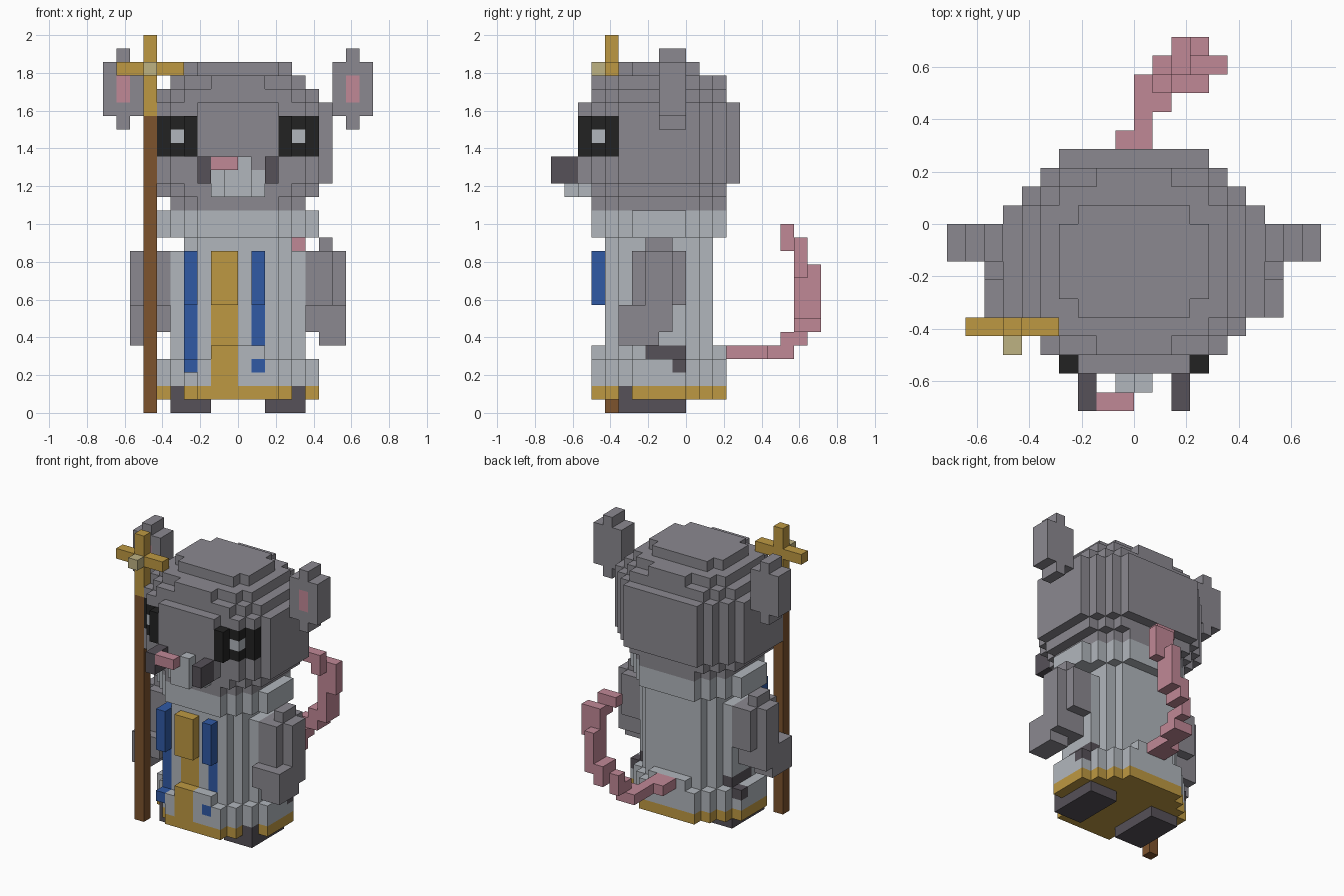
import bpy, bmesh
from mathutils import Vector

cube = bpy.data.objects.get("Cube")
if cube:
    bpy.data.objects.remove(cube, do_unlink=True)

U = 1 / 14  # edge of one block


def srgb(r, g, b):
    def lin(c):
        c /= 255
        return c / 12.92 if c <= 0.04045 else ((c + 0.055) / 1.055) ** 2.4
    return (lin(r), lin(g), lin(b), 1.0)


COLOURS = {
    "fur_grey": srgb(139, 137, 144), "cloth_white": srgb(177, 182, 188),
    "gold": srgb(190, 153, 66), "pale_gold": srgb(190, 178, 130),
    "blue": srgb(48, 90, 165), "wood_brown": srgb(125, 83, 45),
    "dark_grey": srgb(86, 81, 88), "black": srgb(34, 34, 34),
    "pink": srgb(192, 136, 150),
}
MATS = {}
for name, col in COLOURS.items():
    m = bpy.data.materials.new(name)
    m.use_nodes = True
    m.diffuse_color = col
    bsdf = m.node_tree.nodes["Principled BSDF"]
    bsdf.inputs["Base Color"].default_value = col
    bsdf.inputs["Roughness"].default_value = 0.8
    MATS[name] = m

parts = {}   # part name -> {cell: colour}
owner = {}   # cell -> part name


def box(part, colour, x, y, z, mirror=False):
    """Fill blocks between the given limits; later boxes repaint earlier ones."""
    for i in range(*x):
        for j in range(*y):
            for k in range(*z):
                for c in [(i, j, k)] + ([(-1 - i, j, k)] if mirror else []):
                    if c in owner:
                        del parts[owner[c]][c]
                    owner[c] = part
                    parts.setdefault(part, {})[c] = colour


def layer(part, colour, z, rows):
    """Stepped round layer: each row is (half width, y start, y end)."""
    for half, y0, y1 in rows:
        box(part, colour, (-half, half), (y0, y1), z)


# feet
box("feet", "dark_grey", (2, 5), (-5, 0), (0, 1), True)

# robe: hem, flared skirt, body and collar
FLARE = [(6, -4, 0), (5, -5, 1), (4, -6, 2), (3, -7, 3)]
BODY = [(5, -4, 0), (4, -5, 1), (3, -6, 2)]
layer("robe_hem", "gold", (1, 2), FLARE)
box("robe_hem", "dark_grey", (4, 5), (-5, -4), (1, 2), True)
layer("robe_skirt", "cloth_white", (2, 4), FLARE)
layer("robe_skirt", "cloth_white", (4, 5), BODY + [(2, -7, 3)])
layer("robe_body", "cloth_white", (5, 12), BODY)
layer("robe_body", "cloth_white", (12, 13), [(4, -5, 1), (3, -6, 2)])
layer("collar", "cloth_white", (13, 15), FLARE)
# dark gaps in the sides of the skirt
box("robe_skirt", "dark_grey", (4, 5), (-3, 0), (4, 5), True)
box("robe_skirt", "dark_grey", (5, 6), (-1, 0), (3, 4), True)

# front panel and stripes
box("front_panel", "gold", (-2, 0), (-6, -5), (4, 12))
box("front_panel", "gold", (-2, 0), (-7, -6), (8, 12))
box("front_panel", "gold", (-2, 0), (-7, -6), (2, 5))
for x0, y0 in ((-4, -6), (1, -7)):
    box("stripes", "blue", (x0, x0 + 1), (-6, -5), (4, 12))
    box("stripes", "blue", (x0, x0 + 1), (-7, -6), (8, 12))
    box("stripes", "blue", (x0, x0 + 1), (-7, -6), (3, 4))

# arms
box("arms", "fur_grey", (6, 7), (-3, -1), (12, 13), True)
box("arms", "fur_grey", (5, 7), (-4, 0), (8, 12), True)
box("arms", "fur_grey", (7, 8), (-3, -1), (8, 12), True)
box("arms", "fur_grey", (5, 8), (-5, -1), (6, 8), True)
box("arms", "fur_grey", (6, 8), (-5, -2), (5, 6), True)

# head, from the chin up
layer("head", "fur_grey", (15, 16), [(5, -5, 1), (4, -6, 2), (3, -7, 3)])
layer("head", "fur_grey", (16, 17),
      [(6, -5, 1), (5, -6, 2), (4, -7, 3)])
layer("head", "fur_grey", (17, 23),
      [(7, -5, 1), (6, -6, 2), (5, -7, 3), (4, -7, 4), (3, -8, 4)])
layer("head", "fur_grey", (23, 24), [(6, -5, 1), (5, -6, 2), (4, -7, 3)])
layer("head", "fur_grey", (24, 25), [(5, -5, 1), (4, -6, 2), (2, -7, 3)])
layer("head", "fur_grey", (25, 26), [(4, -4, 0), (3, -5, 1)])

# eyes wrap round the stepped corners of the face
for i in range(3):
    box("eyes", "black", (3 + i, 4 + i), (-8 + i, -7 + i), (19, 22), True)
box("eyes", "cloth_white", (4, 5), (-7, -6), (20, 21), True)

# muzzle, nose and cheek tufts
box("muzzle", "cloth_white", (-2, 2), (-8, -7), (16, 18))
box("muzzle", "cloth_white", (-1, 1), (-9, -8), (16, 18))
box("muzzle", "cloth_white", (0, 1), (-9, -8), (18, 19))
box("nose", "pink", (-2, 0), (-10, -9), (18, 19))
box("cheek_tufts", "dark_grey", (2, 3), (-10, -8), (17, 19), True)

# ears
box("ears", "fur_grey", (7, 10), (-2, 0), (22, 26), True)
box("ears", "fur_grey", (8, 9), (-2, 0), (21, 27), True)
box("ears", "pink", (8, 9), (-2, -1), (23, 25), True)

# tail curls back, up and forward again
for x, y, z in [((-1, 1), (3, 5), (4, 5)), ((0, 1), (5, 8), (4, 5)),
                ((1, 2), (6, 8), (4, 5)), ((1, 2), (7, 9), (5, 6)),
                ((1, 3), (8, 9), (6, 7)), ((2, 3), (8, 10), (6, 8)),
                ((3, 4), (8, 10), (7, 11)), ((3, 5), (8, 9), (10, 13)),
                ((3, 4), (7, 9), (12, 13)), ((2, 4), (7, 8), (13, 14))]:
    box("tail", "pink", x, y, z)

# staff with a cross head
box("staff_pole", "wood_brown", (-7, -6), (-6, -5), (0, 22))
box("staff_head", "gold", (-7, -6), (-6, -5), (22, 28))
box("staff_head", "gold", (-9, -4), (-6, -5), (25, 26))
box("staff_head", "pale_gold", (-7, -6), (-7, -6), (25, 26))


def build(name, cells):
    """Skin the blocks of a part with their outward faces only."""
    used = sorted(set(cells.values()))
    me = bpy.data.meshes.new(name)
    for c in used:
        me.materials.append(MATS[c])
    bm = bmesh.new()
    for cell, colour in cells.items():
        mid = Vector(cell) + Vector((0.5, 0.5, 0.5))
        for axis in range(3):
            for s in (-1, 1):
                n = Vector((0, 0, 0))
                n[axis] = s
                if tuple(int(a + b) for a, b in zip(cell, n)) in owner:
                    continue
                u, v = Vector((0, 0, 0)), Vector((0, 0, 0))
                u[(axis + 1) % 3] = 0.5
                v[(axis + 2) % 3] = 0.5 * s
                o = mid + n * 0.5
                f = bm.faces.new([bm.verts.new(p * U) for p in
                                  (o - u - v, o + u - v, o + u + v, o - u + v)])
                f.material_index = used.index(colour)
    bmesh.ops.remove_doubles(bm, verts=bm.verts[:], dist=1e-4)
    bmesh.ops.dissolve_limit(bm, angle_limit=0.02, verts=bm.verts[:],
                             edges=bm.edges[:], delimit={'MATERIAL'})
    bm.to_mesh(me)
    bm.free()
    bpy.context.scene.collection.objects.link(bpy.data.objects.new(name, me))


for part_name, part_cells in parts.items():
    if part_cells:
        build(part_name, part_cells)
